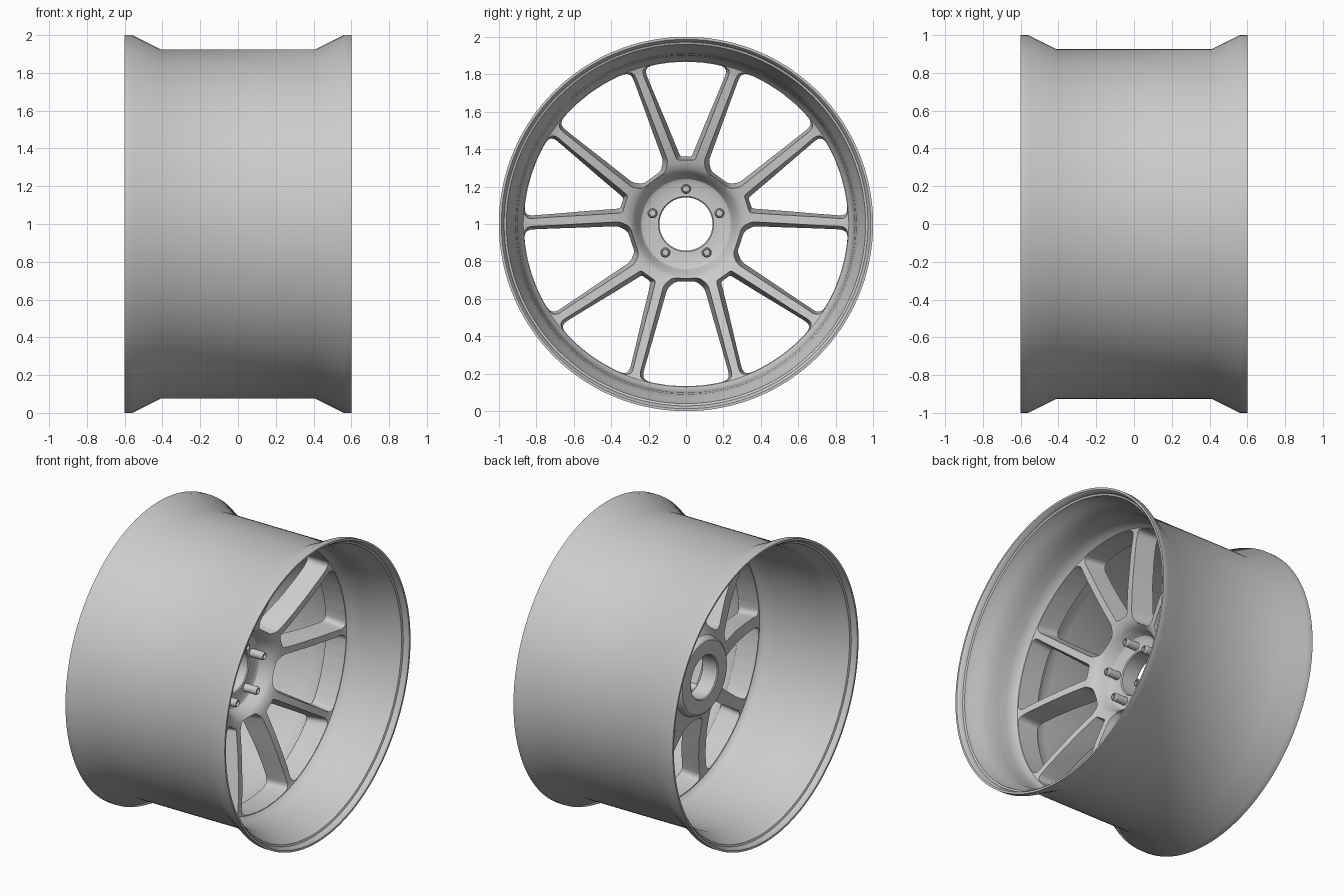
import bpy, bmesh, math
from mathutils import Vector

if "Cube" in bpy.data.objects:
    bpy.data.objects.remove(bpy.data.objects["Cube"])

CZ = 1.0  # axle height


def make_object(name, bm):
    bmesh.ops.recalc_face_normals(bm, faces=bm.faces)
    if bm.calc_volume(signed=True) < 0:
        bmesh.ops.reverse_faces(bm, faces=bm.faces)
    me = bpy.data.meshes.new(name)
    bm.to_mesh(me)
    bm.free()
    ob = bpy.data.objects.new(name, me)
    bpy.context.collection.objects.link(ob)
    return ob


def lathe(name, profile, seg, cy=0.0, cz=CZ, closed=True):
    """Revolve (x, radius) points about an axis parallel to x."""
    bm = bmesh.new()
    rings = []
    for i in range(seg):
        a = 2 * math.pi * i / seg
        rings.append([bm.verts.new((x, cy + r * math.cos(a), cz + r * math.sin(a)))
                      for x, r in profile])
    n = len(profile)
    for i in range(seg):
        p, q = rings[i], rings[(i + 1) % seg]
        for j in range(n if closed else n - 1):
            k = (j + 1) % n
            bm.faces.new((p[j], p[k], q[k], q[j]))
    if not closed:
        bm.faces.new([r[0] for r in rings])
        bm.faces.new([r[-1] for r in rings])
    return make_object(name, bm)


def smooth(ob, angle=30):
    bpy.ops.object.select_all(action='DESELECT')
    ob.select_set(True)
    bpy.context.view_layer.objects.active = ob
    bpy.ops.object.shade_smooth_by_angle(angle=math.radians(angle))


R_WIN = 0.867  # outer radius of the spoke windows


def window(half, t):
    """Rounded window outline; half = right-hand corners (u, v, rounding), t = growth."""
    right = []
    for u, v, d in half[:-1]:
        right.append((Vector((u + t, v - t)), d))
    u, v, d = half[-1]
    corner = Vector((u + t, v)).normalized() * R_WIN
    right.append((corner, d))
    a = math.atan2(corner.x, corner.y)
    arc = [(Vector((math.sin(a * s), math.cos(a * s))) * R_WIN, 0)
           for s in (0.66, 0.33, 0, -0.33, -0.66)]
    pts = right + arc + [(Vector((-p.x, p.y)), d) for p, d in reversed(right)]
    out = []
    for i, (p, d) in enumerate(pts):
        if d == 0:
            out.append(p)
            continue
        a = p + (pts[i - 1][0] - p).normalized() * d
        b = p + (pts[(i + 1) % len(pts)][0] - p).normalized() * d
        for k in range(6):
            s = k / 5
            out.append(a * (1 - s) ** 2 + p * 2 * s * (1 - s) + b * s * s)
    return out


# Wheel section: barrel, lips, spoke disc and hub as one closed profile
outer = [(-0.6, 1.0), (-0.56, 1.0), (-0.41, 0.925),
         (0.41, 0.925), (0.56, 1.0), (0.6, 1.0)]
front_barrel = [(0.6, 0.987), (0.59, 0.978), (0.565, 0.972), (0.56, 0.96), (0.53, 0.952),
                (0.48, 0.93), (0.42, 0.91), (0.35, 0.902), (0.28, 0.897), (0.235, 0.888),
                (0.21, 0.87)]
front_disc = [(0.2, 0.84), (0.19, 0.76), (0.165, 0.62), (0.14, 0.5), (0.115, 0.4),
              (0.095, 0.33), (0.08, 0.295), (0.055, 0.272), (0.01, 0.253), (-0.01, 0.24),
              (-0.02, 0.22), (-0.02, 0.148), (-0.026, 0.142)]
back_disc = [(-0.134, 0.142), (-0.14, 0.148), (-0.14, 0.24), (-0.132, 0.25), (-0.095, 0.262),
             (-0.08, 0.285), (-0.065, 0.33), (-0.03, 0.43), (0.01, 0.56), (0.04, 0.7),
             (0.055, 0.8), (0.056, 0.872)]
back_barrel = [(0.045, 0.885), (0.015, 0.897), (-0.04, 0.902), (-0.42, 0.91), (-0.48, 0.93),
               (-0.53, 0.952), (-0.56, 0.96), (-0.565, 0.972), (-0.59, 0.978), (-0.6, 0.987)]
wheel = lathe("wheel_rim_and_spokes",
              outer + front_barrel + front_disc + back_disc + back_barrel, 144)

# Ten tapered window cutters: five narrow V, five wide
narrow = [(0.03, 0.36, 0.012), (0.214, 0.84, 0.045)]
wide = [(0.06, 0.305, 0.02), (0.1, 0.345, 0.02), (0.225, 0.835, 0.045)]
bm = bmesh.new()
for i in range(10):
    ang = math.radians(90 + 36 * i)
    c, s = math.cos(ang), math.sin(ang)
    loops = []
    for x in (-0.15, 0.28):
        pts = window(wide if i % 2 else narrow, 0.006 + 0.12 * x)
        loops.append([bm.verts.new((x, p.y * c - p.x * s, CZ + p.y * s + p.x * c))
                      for p in pts])
    a, b = loops
    n = len(a)
    for j in range(n):
        bm.faces.new((a[j], a[(j + 1) % n], b[(j + 1) % n], b[j]))
    bm.faces.new(a)
    bm.faces.new(b)
bmesh.ops.triangulate(bm, faces=bm.faces)
cutter = make_object("window_cutter", bm)
cutter.hide_render = True

# Cut the windows with the first solver that gives a full-size result
mod = wheel.modifiers.new("windows", 'BOOLEAN')
mod.operation = 'DIFFERENCE'
mod.object = cutter
for solver in ('MANIFOLD', 'EXACT', 'FLOAT'):
    mod.solver = solver
    bpy.context.view_layer.update()
    result = bpy.data.meshes.new_from_object(
        wheel.evaluated_get(bpy.context.evaluated_depsgraph_get()))
    print(solver, len(result.polygons))
    if len(result.polygons) > 3000:
        break
wheel.modifiers.clear()
wheel.data = result
bpy.data.objects.remove(cutter)
smooth(wheel)

# Five studs with a recessed end
stud = [(-0.04, 0.027), (0.065, 0.027), (0.075, 0.021), (0.075, 0.017), (0.06, 0.016)]
for i in range(5):
    a = math.radians(90 + 72 * i)
    smooth(lathe("stud_%d" % (i + 1), stud, 24,
                 0.188 * math.cos(a), CZ + 0.188 * math.sin(a), closed=False))
